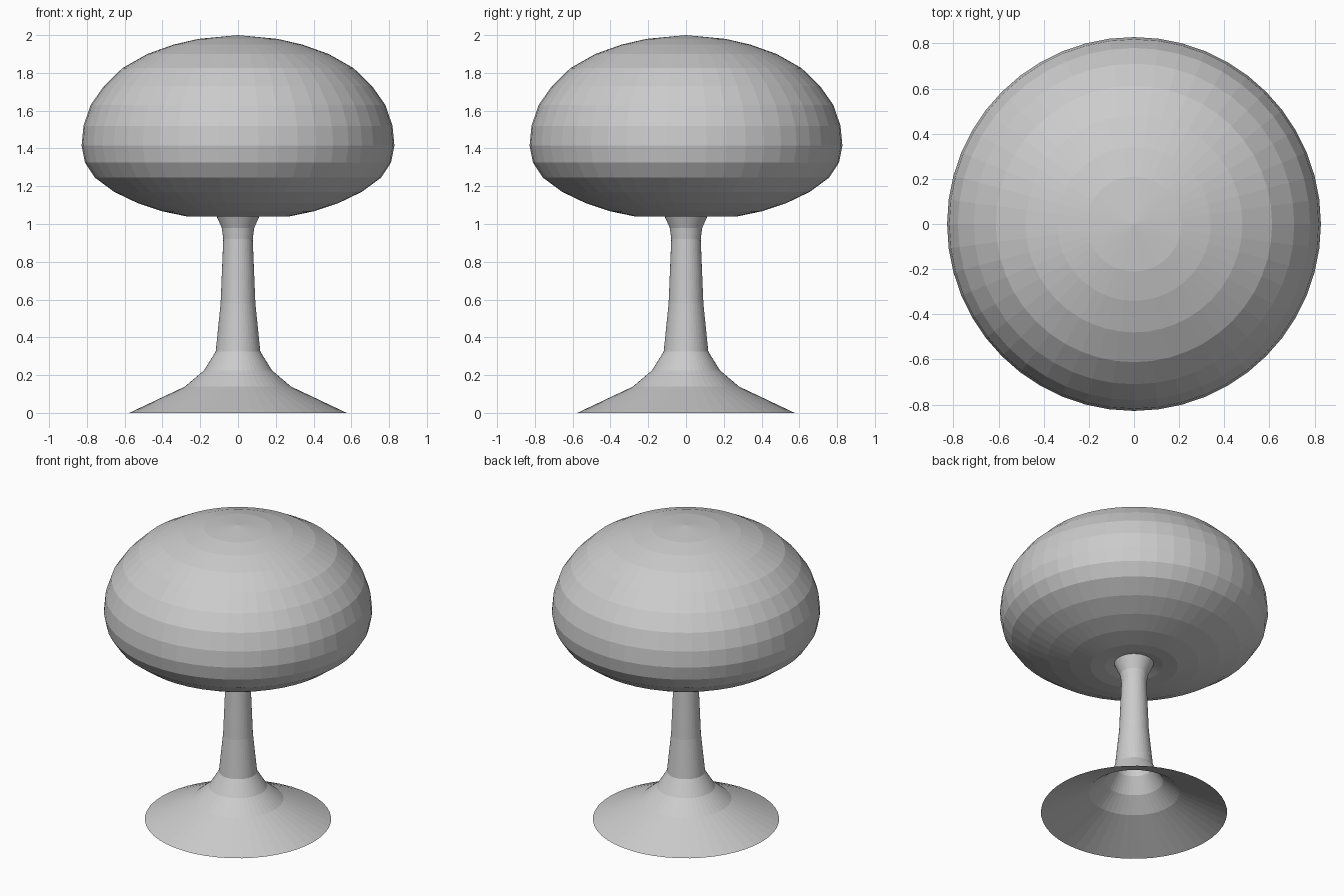
import bpy
import bmesh
import math

if "Cube" in bpy.data.objects:
    bpy.data.objects.remove(bpy.data.objects["Cube"])

SEGMENTS = 48


def lathe(name, profile):
    """Spin an (r, z) profile around the z axis into a flat-shaded surface."""
    bm = bmesh.new()
    verts = [bm.verts.new((r, 0, z)) for r, z in profile]
    edges = [bm.edges.new(pair) for pair in zip(verts, verts[1:])]
    bmesh.ops.spin(bm, geom=verts + edges, cent=(0, 0, 0), axis=(0, 0, 1),
                   angle=math.tau, steps=SEGMENTS, use_duplicate=False)
    bmesh.ops.remove_doubles(bm, verts=bm.verts, dist=0.0005)
    bmesh.ops.recalc_face_normals(bm, faces=bm.faces)
    # The parts are open shells: make their faces point outward
    probe = max(bm.faces, key=lambda f: f.calc_center_median().xy.length)
    if probe.normal.xy.dot(probe.calc_center_median().xy) < 0:
        bmesh.ops.reverse_faces(bm, faces=bm.faces)
    mesh = bpy.data.meshes.new(name)
    bm.to_mesh(mesh)
    bm.free()
    obj = bpy.data.objects.new(name, mesh)
    bpy.context.collection.objects.link(obj)
    return obj


# Hollow trumpet foot running up into a slim stem with a flared collar
lathe("foot_and_stem", [
    (0.575, 0.0), (0.28, 0.14), (0.18, 0.225), (0.118, 0.325),
    (0.092, 0.58), (0.078, 0.92), (0.086, 0.98), (0.113, 1.04), (0.122, 1.06),
])

# Mushroom shade with a shallow recess around the collar
lathe("shade", [
    (0.0, 2.0), (0.21, 1.98), (0.34, 1.95), (0.48, 1.90), (0.612, 1.825),
    (0.71, 1.73), (0.78, 1.63), (0.818, 1.52), (0.828, 1.415),
    (0.81, 1.325), (0.757, 1.245), (0.655, 1.17), (0.53, 1.11),
    (0.40, 1.067), (0.27, 1.04), (0.18, 1.045), (0.122, 1.06),
])
